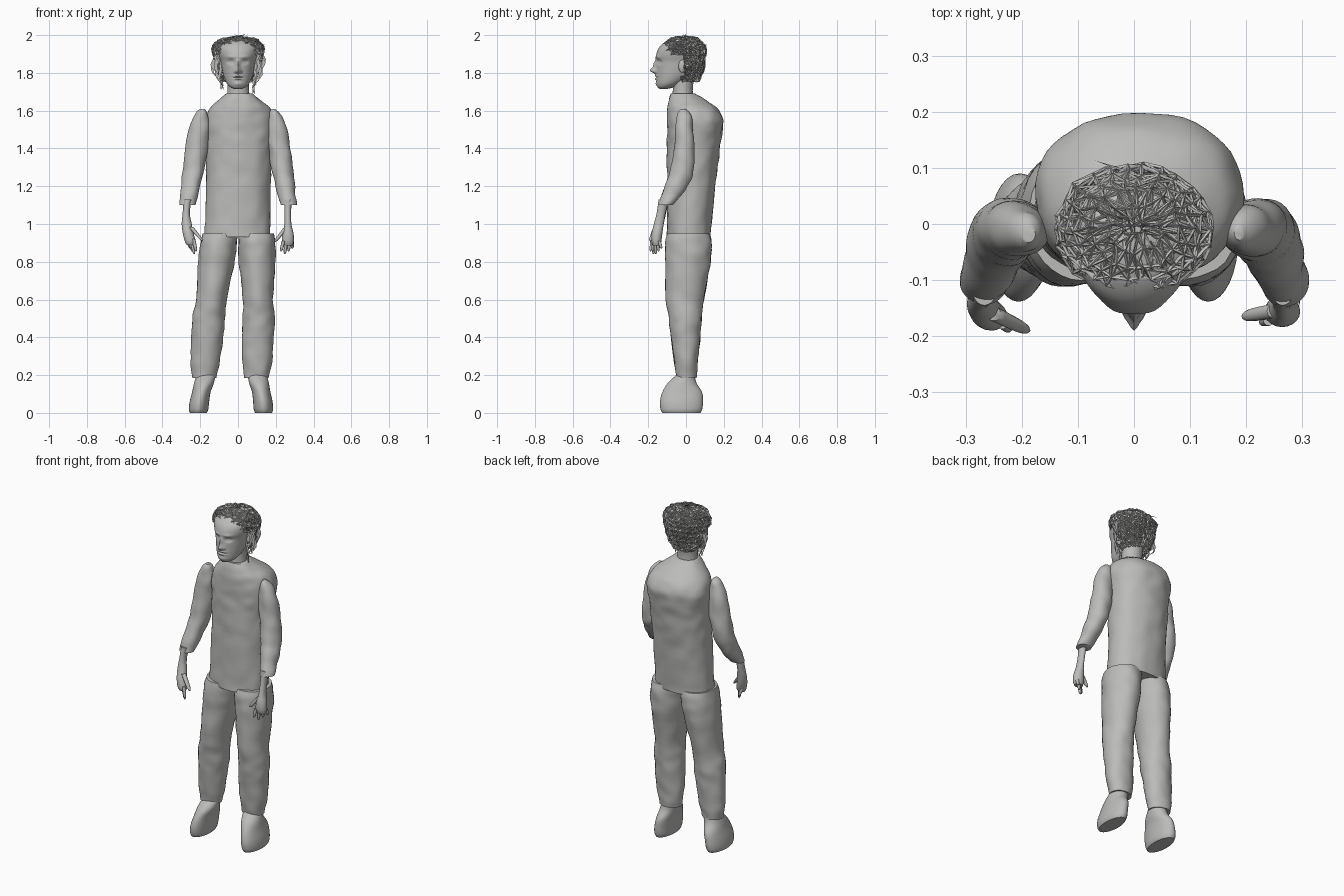
import bpy, bmesh, math, random
from mathutils import Vector, noise

random.seed(4)
cube = bpy.data.objects.get("Cube")
if cube:
    bpy.data.objects.remove(cube)

grey = bpy.data.materials.new("plain grey")
grey.use_nodes = True
colour = (0.5, 0.5, 0.49, 1)
grey.diffuse_color = colour
grey.node_tree.nodes["Principled BSDF"].inputs["Base Color"].default_value = colour
parts = []


def add_object(name, bm):
    mesh = bpy.data.meshes.new(name)
    bmesh.ops.recalc_face_normals(bm, faces=bm.faces)
    bm.to_mesh(mesh)
    bm.free()
    mesh.materials.append(grey)
    obj = bpy.data.objects.new(name, mesh)
    bpy.context.collection.objects.link(obj)
    parts.append(obj)
    return obj


def smooth_keys(keys, steps):
    """Catmull-Rom interpolation between cross-section keys."""
    out = []
    for i in range(len(keys) - 1):
        a, b = keys[max(i - 1, 0)], keys[i]
        c, d = keys[i + 1], keys[min(i + 2, len(keys) - 1)]
        for s in range(steps):
            t = s / steps
            out.append([q + t / 2 * (r - p + t * (2 * p - 5 * q + 4 * r - w
                        + t * (3 * (q - r) + w - p)))
                        for p, q, r, w in zip(a, b, c, d)])
    return out + [list(keys[-1])]


def loft_mesh(keys, n, steps, power=1.0, shape=None, caps=True):
    """Stack oval sections given as (z, x low, x high, y front, y back)."""
    bm = bmesh.new()
    rings = []
    for z, x0, x1, y0, y1 in smooth_keys(keys, steps):
        ring = []
        for k in range(n):
            ang = math.tau * k / n
            c, s = math.cos(ang), math.sin(ang)
            c = math.copysign(abs(c) ** power, c)
            s = math.copysign(abs(s) ** power, s)
            out = Vector((c, s, 0))
            v = Vector(((x0 + x1) / 2 + c * (x1 - x0) / 2,
                        (y0 + y1) / 2 + s * (y1 - y0) / 2, z))
            ring.append(bm.verts.new(shape(v, out) if shape else v))
        rings.append(ring)
    for low, high in zip(rings, rings[1:]):
        for k in range(n):
            j = (k + 1) % n
            bm.faces.new((low[k], low[j], high[j], high[k]))
    if caps:
        bm.faces.new(rings[0])
        bm.faces.new(rings[-1])
    return bm


def loft(name, keys, n=32, steps=6, **options):
    return add_object(name, loft_mesh(keys, n, steps, **options))


def mirrored(keys, lean=0.0, top=1.0):
    """Flip sections to the right side, spreading them outward lower down."""
    return [(z, -x1 - lean * (1 - z / top), -x0 - lean * (1 - z / top), y0, y1)
            for z, x0, x1, y0, y1 in keys]


def cloth(v, out):
    return v + out * 0.006 * noise.noise(v * 16)


# Sweater body
sweater = [(0.93, -.178, .172, -.10, .13), (1.2, -.17, .172, -.10, .155),
           (1.4, -.17, .18, -.10, .18), (1.5, -.176, .192, -.10, .193),
           (1.56, -.172, .192, -.10, .195), (1.61, -.15, .17, -.10, .168),
           (1.65, -.11, .125, -.093, .115), (1.69, -.065, .08, -.08, .05)]
loft("sweater", sweater, n=48, steps=8, power=0.9, shape=cloth)

# Sleeves
sleeve = [(1.61, .178, .197, -.03, -.005), (1.585, .163, .222, -.045, .02),
          (1.52, .15, .257, -.055, .035), (1.39, .162, .281, -.065, .045),
          (1.28, .18, .293, -.085, .04), (1.22, .195, .30, -.105, .02),
          (1.15, .212, .306, -.13, -.025), (1.10, .226, .311, -.145, -.07)]
loft("left_sleeve", sleeve, shape=cloth)
loft("right_sleeve", mirrored(sleeve), shape=cloth)

# Trouser legs
leg = [(.95, .0, .19, -.10, .125), (.9, .0, .197, -.11, .134),
       (.8, .005, .197, -.11, .13), (.6, .024, .186, -.105, .095),
       (.5, .022, .195, -.09, .083), (.4, .02, .19, -.08, .075),
       (.25, .025, .178, -.06, .062), (.185, .035, .162, -.05, .055)]
loft("left_trouser_leg", leg, shape=cloth)
loft("right_trouser_leg", mirrored(leg, 0.1, 0.93), shape=cloth)

# Shoes
shoe = [(.21, .05, .15, -.04, .045), (.16, .058, .163, -.095, .055),
        (.11, .074, .172, -.125, .085), (.06, .08, .183, -.138, .09),
        (.02, .083, .186, -.135, .086), (0, .09, .18, -.125, .076)]
loft("left_shoe", shoe)
loft("right_shoe", mirrored(shoe, 0.075, 2.0))

# Forearms and palms
left_hand = [(1.13, .245, .285, -.145, -.09), (1.06, .246, .281, -.155, -.108),
             (1.0, .246, .283, -.17, -.118), (.95, .235, .294, -.182, -.125),
             (.91, .232, .296, -.183, -.13), (.885, .24, .29, -.175, -.135)]
right_hand = [(1.13, -.288, -.245, -.145, -.09), (1.06, -.293, -.255, -.155, -.105),
              (1.0, -.298, -.245, -.168, -.118), (.95, -.292, -.235, -.185, -.128),
              (.91, -.282, -.225, -.19, -.14), (.89, -.272, -.23, -.185, -.15)]
loft("left_hand", left_hand, n=20)
loft("right_hand", right_hand, n=20)


# Fingers
def finger(name, base, tip, radius):
    keys = []
    for t, scale in ((0, 1), (.5, .95), (.85, .75), (1, .25)):
        p = Vector(base).lerp(Vector(tip), t)
        r = radius * scale
        keys.append((p.z, p.x - r, p.x + r, p.y - r, p.y + r))
    loft(name, keys, n=10, steps=3)


for i in range(4):
    t = i / 3
    drop = 0.84 + 0.015 * abs(i - 1)
    finger(f"left_finger_{i + 1}", (.24 + .046 * t, -.172 + .03 * t, .91),
           (.228 + .06 * t, -.175 + .045 * t, drop), .0095)
    finger(f"right_finger_{i + 1}", (-.235 - .035 * t, -.178 + .025 * t, .92),
           (-.222 - .03 * t, -.188 + .045 * t, drop), .0095)
finger("left_thumb", (.25, -.155, .975), (.195, -.165, .905), .013)
finger("right_thumb", (-.25, -.16, .985), (-.188, -.19, .91), .013)

# Neck
loft("neck", [(1.64, -.06, .065, -.075, .04), (1.72, -.056, .058, -.07, .036),
              (1.8, -.06, .06, -.08, .05)], n=28)

# Head, with facial relief given as (x, z, width, height, depth)
relief = [(0, 1.812, .013, .015, .03), (0, 1.842, .009, .024, .016),
          (0, 1.784, .024, .005, .007), (0, 1.768, .02, .005, .008),
          (0, 1.742, .022, .012, .006), (0, 1.776, .028, .003, -.004)]
for side in (-1, 1):
    relief += [(side * .037, 1.858, .016, .011, -.013),
               (side * .036, 1.857, .009, .006, .006),
               (side * .035, 1.884, .025, .008, .005),
               (side * .015, 1.807, .007, .008, .008)]


def face(v, out):
    if out.y < -0.2:
        for x, z, w, h, depth in relief:
            v.y -= depth * math.exp(-((v.x - x) / w) ** 2 - ((v.z - z) / h) ** 2)
    return v


head = [(1.715, -.02, .02, -.14, -.10), (1.725, -.042, .042, -.15, -.06),
        (1.745, -.06, .06, -.155, -.02), (1.78, -.075, .075, -.157, .035),
        (1.82, -.085, .085, -.157, .072), (1.86, -.092, .092, -.157, .088),
        (1.9, -.104, .104, -.157, .093), (1.94, -.108, .108, -.138, .085),
        (1.97, -.08, .08, -.10, .06), (1.985, -.03, .03, -.05, .02)]
loft("head", head, n=96, steps=10, shape=face)

# Ears
for side, label in ((1, "left"), (-1, "right")):
    bm = bmesh.new()
    bmesh.ops.create_uvsphere(bm, u_segments=16, v_segments=10, radius=1)
    for v in bm.verts:
        v.co = Vector((side * .094 + v.co.x * .012, -.02 + v.co.y * .02,
                       1.835 + v.co.z * .034))
    add_object(label + "_ear", bm)

# Woven hair cap: an open lattice, short in front and long behind
hair = [(1.76, -.07, .07, -.08, .07), (1.81, -.10, .10, -.10, .087),
        (1.87, -.122, .122, -.11, .098), (1.93, -.137, .137, -.12, .103),
        (1.96, -.118, .118, -.112, .09), (1.983, -.08, .08, -.08, .06),
        (1.992, -.02, .02, -.02, .01)]
for layer in range(2):
    bm = loft_mesh(hair, 26, 2, caps=False)
    hidden = [f for f in bm.faces
              if f.calc_center_median().z < 1.905 and f.calc_center_median().y < -.015]
    bmesh.ops.delete(bm, geom=hidden, context='FACES')
    for v in bm.verts:
        v.co += Vector([random.uniform(-.007, .007) for _ in range(2)] + [0])
        v.co.z += random.uniform(-.012, .004)
    bmesh.ops.triangulate(bm, faces=bm.faces, quad_method='ALTERNATE' if layer else 'FIXED')
    lattice = add_object(f"hair_lattice_{layer + 1}", bm)
    wire = lattice.modifiers.new("strands", 'WIREFRAME')
    wire.thickness = 0.006

# Loose locks hanging beside the cheeks, as thin ragged strips
for side, label in ((1, "left"), (-1, "right")):
    bm = bmesh.new()
    for lock in range(6):
        phase = random.uniform(0, math.tau)
        rows = 12
        end = 1.69 + random.uniform(0, .07)
        last = None
        for i in range(rows + 1):
            t = i / rows
            x = .098 + .009 * lock * math.sin(math.pi * min(t * 1.2, 1)) \
                - .012 * t + .008 * math.sin(phase + t * 9)
            half = .010 * (1.1 - t) + random.uniform(0, .004)
            z = 1.91 + (end - 1.91) * t
            y = -.045 + .011 * lock
            pair = [bm.verts.new((side * (x + e * half), y, z + e * .004))
                    for e in (-1, 1)]
            if last:
                bm.faces.new((last[0], last[1], pair[1], pair[0]))
            last = pair
    add_object(label + "_loose_locks", bm)

# Smooth shading with crisp cuffs and hems
bpy.ops.object.select_all(action='DESELECT')
for obj in parts:
    if "lattice" not in obj.name:
        obj.select_set(True)
        bpy.context.view_layer.objects.active = obj
bpy.ops.object.shade_smooth_by_angle(angle=math.radians(50))
